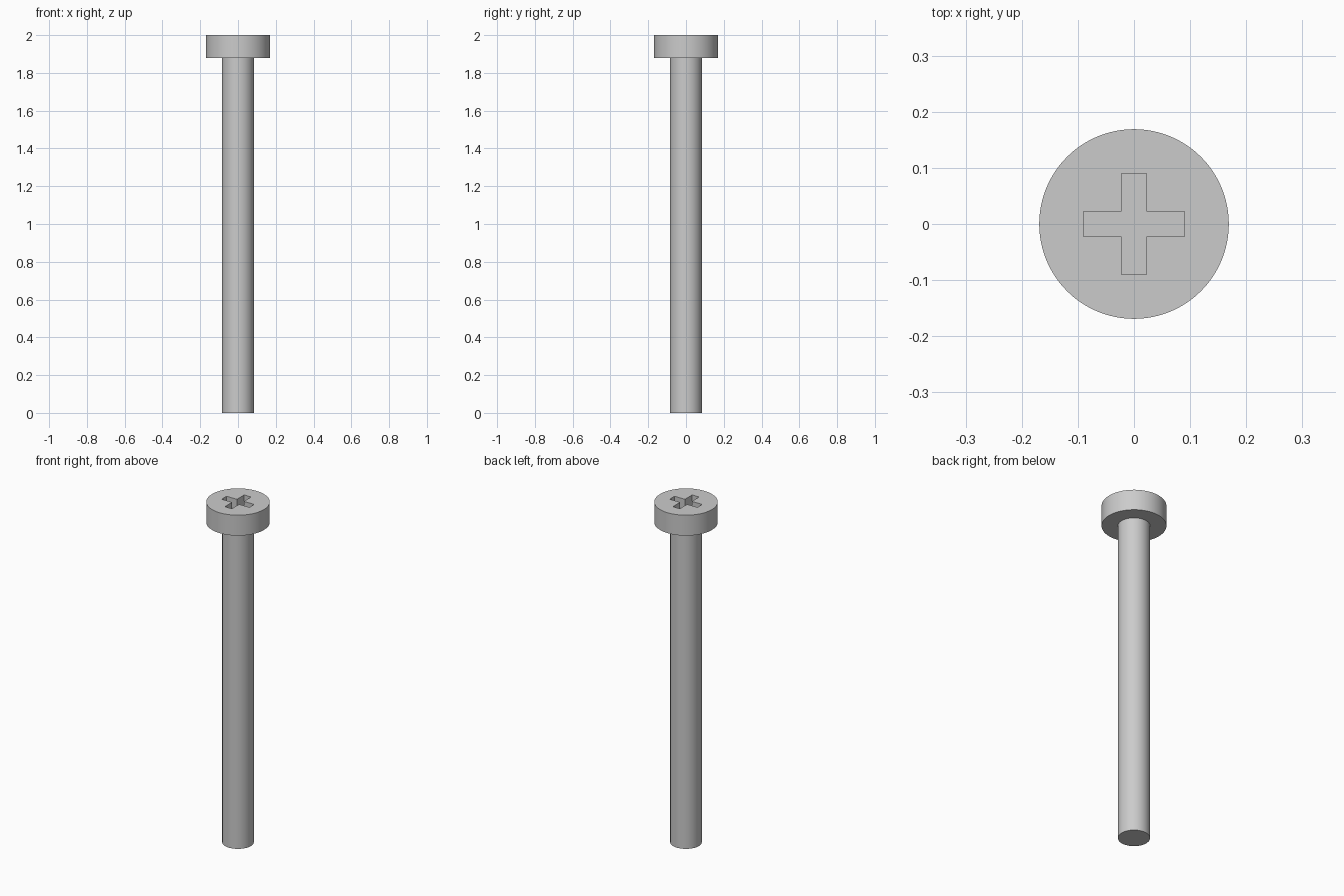
import bpy, bmesh

HEAD_R, SHAFT_R = 0.169, 0.084
TOP, HEAD_BASE = 2.0, 1.88
RECESS_REACH, RECESS_HALF, RECESS_DEPTH = 0.09, 0.0225, 0.06

cube = bpy.data.objects.get("Cube")
if cube:
    bpy.data.objects.remove(cube, do_unlink=True)

steel = bpy.data.materials.new("steel_grey")
steel.use_nodes = True
grey = (0.6, 0.6, 0.6, 1.0)
steel.diffuse_color = grey
steel.node_tree.nodes["Principled BSDF"].inputs["Base Color"].default_value = grey


def cylinder(name, radius, bottom, top):
    bpy.ops.mesh.primitive_cylinder_add(
        vertices=96, radius=radius, depth=top - bottom,
        location=(0, 0, (bottom + top) / 2))
    obj = bpy.context.object
    obj.name = obj.data.name = name
    obj.data.materials.append(steel)
    return obj


def cross_prism(name, reach, half, bottom, top):
    # One arm's outline, turned a quarter at a time
    bm = bmesh.new()
    x, y = [reach, reach, half], [-half, half, half]
    outline = []
    for _ in range(4):
        outline += [bm.verts.new((a, b, bottom)) for a, b in zip(x, y)]
        x, y = [-b for b in y], x
    face = bm.faces.new(outline)
    result = bmesh.ops.extrude_face_region(bm, geom=[face])
    for v in result["geom"]:
        if isinstance(v, bmesh.types.BMVert):
            v.co.z = top
    bmesh.ops.recalc_face_normals(bm, faces=bm.faces)
    mesh = bpy.data.meshes.new(name)
    bm.to_mesh(mesh)
    bm.free()
    mesh.materials.append(steel)
    obj = bpy.data.objects.new(name, mesh)
    bpy.context.collection.objects.link(obj)
    obj.hide_render = True
    return obj


def smooth(obj):
    bpy.ops.object.select_all(action='DESELECT')
    obj.select_set(True)
    bpy.context.view_layer.objects.active = obj
    bpy.ops.object.shade_smooth_by_angle()


# Plain shaft, its top seated inside the head
shaft = cylinder("shaft", SHAFT_R, 0, HEAD_BASE + 0.02)
smooth(shaft)

# Flat round head with a cross-shaped driver recess
head = cylinder("head", HEAD_R, HEAD_BASE, TOP)
cutter = cross_prism("recess_cutter", RECESS_REACH, RECESS_HALF,
                     TOP - RECESS_DEPTH, TOP + 0.05)
cut = head.modifiers.new("driver_recess", 'BOOLEAN')
cut.operation = 'DIFFERENCE'
cut.solver = 'EXACT'
cut.object = cutter
bpy.context.view_layer.objects.active = head
bpy.ops.object.modifier_apply(modifier=cut.name)
bpy.data.objects.remove(cutter, do_unlink=True)
smooth(head)
